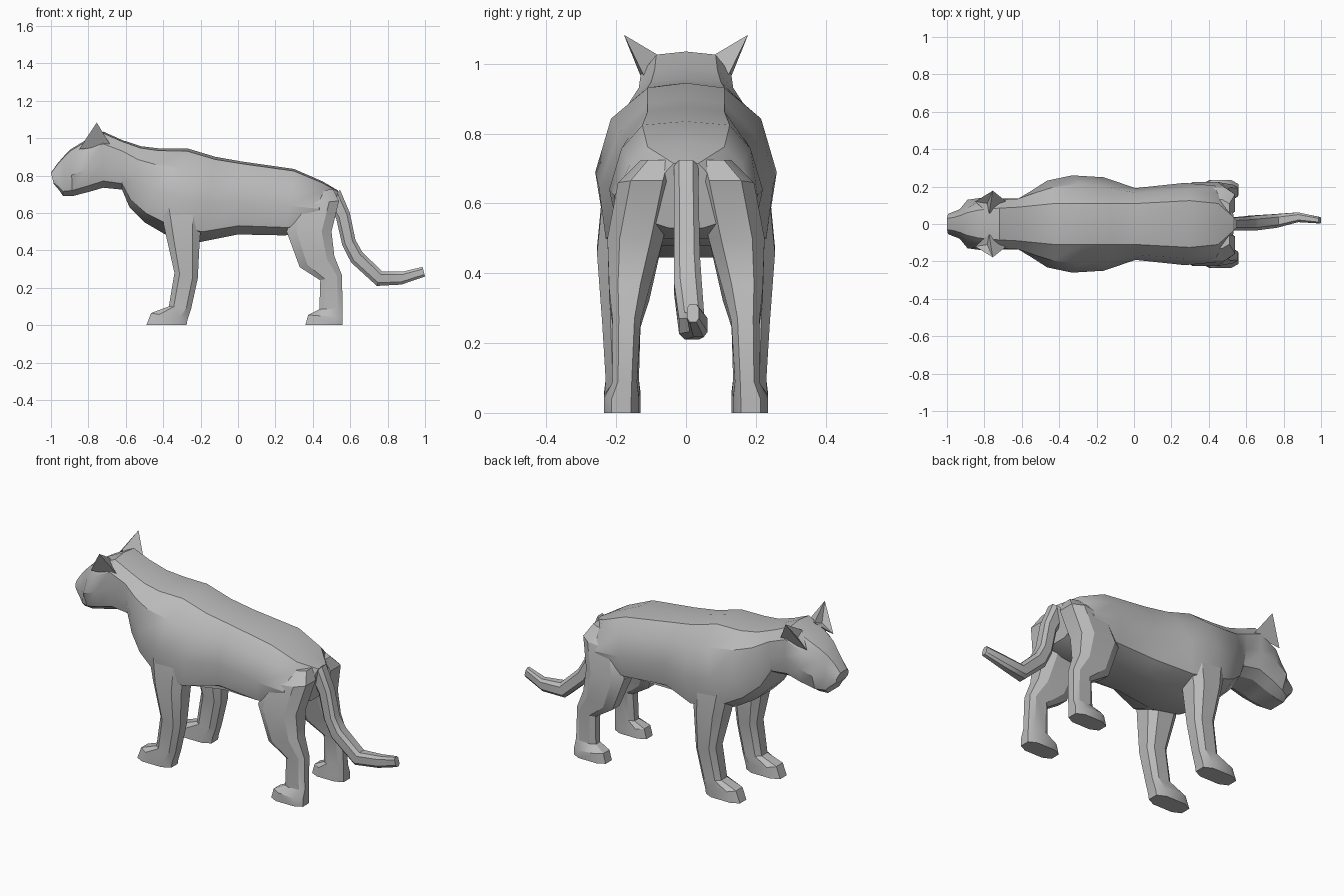
import bpy
import bmesh
import math

default_cube = bpy.data.objects.get("Cube")
if default_cube:
    bpy.data.objects.remove(default_cube, do_unlink=True)

# One plain grey for the whole animal
grey = bpy.data.materials.new("plain_grey")
grey.use_nodes = True
colour = (0.5, 0.5, 0.5, 1)
grey.diffuse_color = colour
grey.node_tree.nodes["Principled BSDF"].inputs["Base Color"].default_value = colour


def finish(name, bm, angle=30):
    """Turn a bmesh into a named, shaded object."""
    bmesh.ops.recalc_face_normals(bm, faces=bm.faces)
    mesh = bpy.data.meshes.new(name)
    bm.to_mesh(mesh)
    bm.free()
    mesh.materials.append(grey)
    obj = bpy.data.objects.new(name, mesh)
    bpy.context.collection.objects.link(obj)
    bpy.ops.object.select_all(action="DESELECT")
    obj.select_set(True)
    bpy.context.view_layer.objects.active = obj
    bpy.ops.object.shade_smooth_by_angle(angle=math.radians(angle))


def loft(name, rings):
    """Skin a list of equal-length rings and cap both ends."""
    bm = bmesh.new()
    loops = [[bm.verts.new(point) for point in ring] for ring in rings]
    for first, second in zip(loops, loops[1:]):
        count = len(first)
        for i in range(count):
            j = (i + 1) % count
            bm.faces.new((first[i], first[j], second[j], second[i]))
    bm.faces.new(loops[0])
    bm.faces.new(loops[-1])
    finish(name, bm)


def body_ring(x_top, z_top, x_low, z_low, *widths):
    """Mirrored cross-section, leaning from a top point to a bottom point."""
    heights = (1, 0.97, 0.78, 0.45, 0.12, 0)
    half = list(zip((0,) + widths, heights))
    outline = half + [(-w, h) for w, h in reversed(half[1:])]
    return [(x_low + (x_top - x_low) * h, w, z_low + (z_top - z_low) * h)
            for w, h in outline]


def limb_ring(x_front, z_front, x_back, z_back, y_in, y_out, side=1):
    """Chamfered box section between a front point and a back point."""
    c, d = 0.22, 0.78
    outline = ((0, c), (0, d), (c, 1), (d, 1), (1, d), (1, c), (d, 0), (c, 0))
    return [(x_front + (x_back - x_front) * t,
             side * (y_in + (y_out - y_in) * s),
             z_front + (z_back - z_front) * t) for t, s in outline]


# Head, neck and trunk: top point, bottom point, then half widths downwards
trunk = (
    (-1, .815, -.985, .755, .03, .045, .055, .05, .035),
    (-.965, .865, -.955, .72, .035, .05, .068, .065, .045),
    (-.93, .905, -.935, .69, .045, .06, .078, .075, .05),
    (-.895, .94, -.885, .69, .06, .085, .13, .1, .055),
    (-.83, .98, -.8, .712, .075, .125, .14, .115, .06),
    (-.72, 1.035, -.72, .735, .085, .13, .135, .12, .065),
    (-.62, .99, -.62, .725, .09, .135, .135, .115, .06),
    (-.52, .957, -.58, .63, .1, .165, .175, .145, .06),
    (-.42, .945, -.5, .55, .11, .195, .232, .19, .08),
    (-.27, .945, -.38, .48, .11, .215, .26, .235, .1),
    (-.12, .9, -.2, .445, .11, .195, .25, .23, .1),
    (.02, .875, 0, .485, .11, .165, .192, .175, .12),
    (.3, .835, .25, .48, .125, .185, .22, .195, .11),
    (.45, .77, .42, .5, .11, .16, .205, .18, .08),
    (.535, .72, .5, .53, .035, .07, .12, .12, .05),
)
loft("head_and_body", [body_ring(*row) for row in trunk])

# Legs: front point, back point, inner and outer side, from hip to sole
front_leg = (
    (-.42, .64, -.19, .6, .12, .24),
    (-.385, .48, -.205, .45, .1, .255),
    (-.34, .28, -.215, .25, .13, .24),
    (-.37, .1, -.25, .09, .135, .23),
    (-.465, .065, -.27, .03, .13, .235),
    (-.49, 0, -.275, 0, .13, .235),
)
hind_leg = (
    (.34, .72, .51, .725, .03, .13),
    (.3, .64, .54, .665, .03, .195),
    (.26, .5, .5, .5, .065, .225),
    (.33, .31, .515, .37, .105, .22),
    (.44, .24, .555, .27, .13, .21),
    (.435, .085, .56, .09, .14, .21),
    (.375, .055, .56, .04, .135, .235),
    (.36, 0, .56, 0, .135, .235),
)

for side_name, side in (("left", -1), ("right", 1)):
    for part, rows in (("front_leg", front_leg), ("hind_leg", hind_leg)):
        loft(f"{side_name}_{part}", [limb_ring(*row, side) for row in rows])

    # Pointed ear with a dented front
    bm = bmesh.new()
    tip, inner, outer, back, dent = [
        bm.verts.new((x, y * side, z)) for x, y, z in (
            (-.755, .178, 1.083), (-.775, .055, 1.01), (-.85, .12, .94),
            (-.68, .118, .96), (-.785, .11, .99))]
    for face in ((tip, inner, dent), (tip, dent, outer), (inner, outer, dent),
                 (tip, outer, back), (tip, back, inner), (inner, back, outer)):
        bm.faces.new(face)
    finish(f"{side_name}_ear", bm)

# Tail hanging from the rump and curling up at the end
tail = (
    (.48, .64, .545, .725, -.035, .035),
    (.525, .57, .598, .6, -.035, .037),
    (.557, .43, .628, .455, -.035, .04),
    (.605, .335, .665, .39, -.035, .045),
    (.742, .21, .772, .287, -.02, .053),
    (.873, .217, .88, .286, .01, .062),
    (1, .26, .987, .312, .003, .037),
)
loft("tail", [limb_ring(*row) for row in tail])
